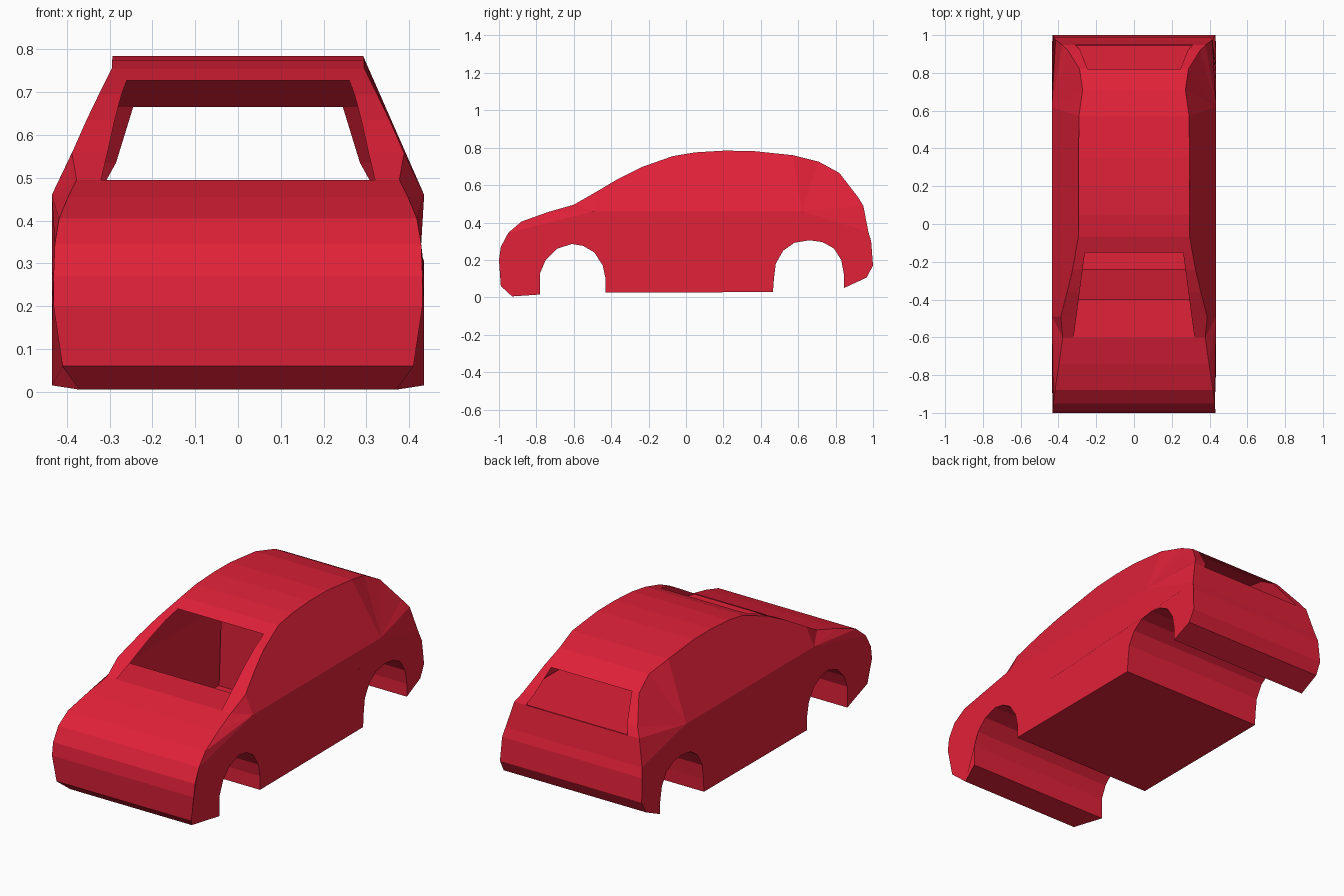
import bpy, bmesh

if "Cube" in bpy.data.objects:
    bpy.data.objects.remove(bpy.data.objects["Cube"])

red = bpy.data.materials.new("red_paint")
red.diffuse_color = (0.75, 0.015, 0.04, 1)
red.use_nodes = True
red.node_tree.nodes["Principled BSDF"].inputs["Base Color"].default_value = red.diffuse_color

# Centre-line profile from nose over the roof to the tail: (y, z, half width, half window width)
TOP = [(-.93, .005, .37, 0), (-.99, .06, .41, 0), (-1, .2, .431, 0), (-.99, .27, .431, 0),
       (-.95, .345, .428, 0), (-.88, .405, .418, 0), (-.74, .455, .397, 0),
       (-.6, .495, .377, .32), (-.49, .558, .388, .305), (-.36, .635, .354, .288),
       (-.24, .695, .325, .272), (-.15, .727, .309, .26), (-.07, .755, .295, 0),
       (.05, .775, .294, 0), (.2, .784, .293, 0), (.35, .783, .293, 0), (.57, .76, .292, 0),
       (.71, .725, .272, 0), (.82, .665, .288, .245), (.92, .535, .35, .285),
       (.948, .49, .38, .31), (.975, .35, .415, 0), (.99, .3, .425, 0),
       (1, .17, .431, 0), (.965, .105, .433, 0)]
# Underside from tail to nose, with both wheel arches: (y, z)
UNDER = [(.845, .05), (.845, .12), (.83, .2), (.79, .262), (.73, .295), (.66, .305), (.58, .292),
         (.52, .25), (.48, .18), (.47, .1), (.465, .028), (-.43, .025), (-.43, .1), (-.445, .17),
         (-.49, .24), (-.55, .275), (-.61, .285), (-.69, .26), (-.75, .2), (-.78, .13), (-.78, .015)]
W = .435
RING = TOP + [(y, z, W, 0) for y, z in UNDER]
N, T = len(RING), len(TOP)
NOSE, PILLAR, ROOF_END, TAIL = 4, 8, 16, 21   # profile indices where side panels meet


def finish(name, bm, recalc=True):
    if recalc:
        bmesh.ops.recalc_face_normals(bm, faces=bm.faces)
    me = bpy.data.meshes.new(name)
    bm.to_mesh(me)
    bm.free()
    me.materials.append(red)
    ob = bpy.data.objects.new(name, me)
    bpy.context.collection.objects.link(ob)


# Body shell
bm = bmesh.new()
edge, inner, belt = {}, {}, {}
for s in (-1, 1):
    edge[s] = [bm.verts.new((s * w, y, z)) for y, z, w, h in RING]
    inner[s] = [bm.verts.new((s * h, y, z)) if h else None for y, z, w, h in RING]
    belt[s] = [bm.verts.new((s * W, y, .46)) for y in (-.49, .62)]

# Skin across the car, leaving the windscreen and rear window open
for i in range(N):
    j = (i + 1) % N
    if inner[1][i] and inner[1][j]:
        for s in (-1, 1):
            bm.faces.new((edge[s][i], edge[s][j], inner[s][j], inner[s][i])[::s])
    else:
        def row(k):
            return [v for v in (edge[-1][k], inner[-1][k], inner[1][k], edge[1][k]) if v]
        bm.faces.new(row(i)[::-1] + row(j))

# Side panels: front fan, cabin side, rear fan, lower side with arches
for s in (-1, 1):
    e, (q, p) = edge[s], belt[s]
    for i in range(NOSE, PILLAR):
        bm.faces.new((q, e[i], e[i + 1]))
    bm.faces.new([q] + e[PILLAR:ROOF_END + 1] + [p])
    for i in range(ROOF_END, TAIL):
        bm.faces.new((p, e[i], e[i + 1]))
    bm.faces.new([q, p] + e[TAIL:] + e[:NOSE + 1])
finish("car_body", bm)


# Interior panels seen through the windows
def panel(name, pts):
    bm = bmesh.new()
    rows = [(bm.verts.new((-x, y, z)), bm.verts.new((x, y, z))) for y, z, x in pts]
    for a, b in zip(rows, rows[1:]):
        bm.faces.new((a[0], a[1], b[1], b[0]))
    finish(name, bm, False)


panel("dashboard", [(-.6, .493, .37), (-.49, .493, .41), (-.4, .493, .415), (-.24, .03, .43)])
panel("rear_shelf", [(.45, .03, .43), (.45, .49, .415), (.62, .49, .415), (.945, .49, .375)])
